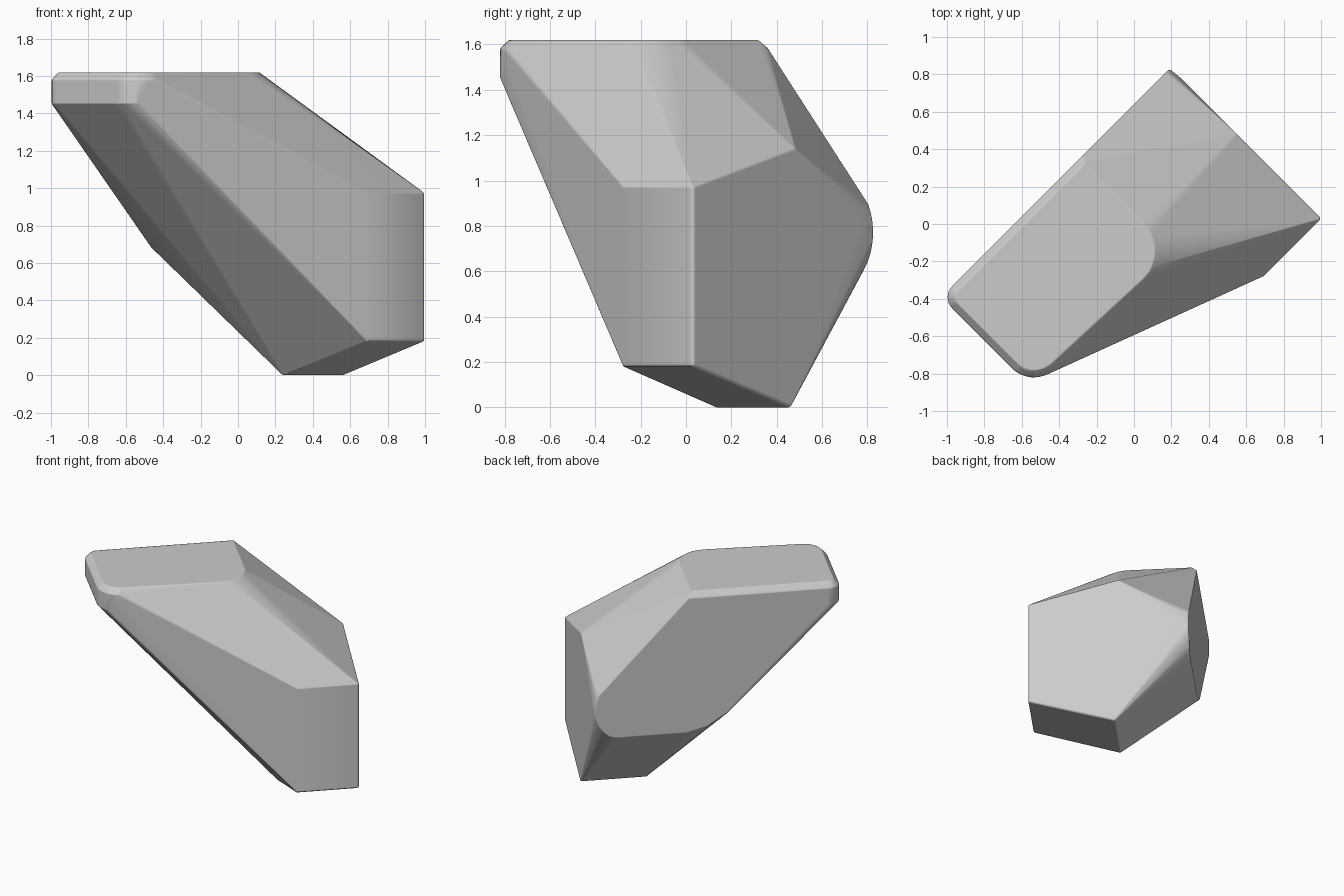
import bpy
import bmesh
from math import sin, cos, radians
from mathutils import Vector

cube = bpy.data.objects.get("Cube")
if cube:
    bpy.data.objects.remove(cube, do_unlink=True)

CENTRE = Vector((0, 0, 0.81))
ROUND = 0.016


def place(s, d, z):
    """Turn coordinates along the stone (s) and across it (d) into x, y, z."""
    return Vector(((s - d) / 2, (s + d) / 2, z))


def arc(s, d, r, start, end, z, steps=8):
    """Rounded corner lying flat at height z."""
    angles = [radians(start + (end - start) * i / steps) for i in range(steps + 1)]
    return [place(s + r * cos(a), d + r * sin(a), z) for a in angles]


points = []

# Flat top with rounded corners
points += arc(-1.33, 0.53, 0.06, 90, 180, 1.62)
points += arc(-1.21, -0.12, 0.18, 180, 270, 1.62)
points += arc(-0.24, -0.05, 0.29, 270, 360, 1.62)
points.append(place(0.05, 0.59, 1.62))

# Rim and short wall below it
points += arc(-1.33, 0.53, 0.10, 90, 180, 1.59)
points += arc(-1.21, -0.12, 0.22, 180, 270, 1.59)
points.append(place(0.08, 0.63, 1.59))
points += arc(-1.33, 0.53, 0.10, 90, 180, 1.47)
points += arc(-1.21, -0.12, 0.22, 180, 225, 1.47)

# Upright back face with a rounded lower end
for i in range(13):
    a = radians(35 - 125 * i / 12)
    points.append(place(0.80 + 0.22 * cos(a), 0.63, 0.77 + 0.21 * sin(a)))
for s, z in [(0.10, 0.56), (-0.10, 0.60), (-0.29, 0.69)]:
    points.append(place(s, 0.63, z))

# Upright front face
for s in (0.43, 1.03):
    for z in (0.18, 0.97):
        points.append(place(s, -0.97, z))

# Upright end face and the foot
points += [place(1.03, -0.07, 1.14), place(1.03, 0.52, 0.80),
           place(1.03, -0.11, 0), place(0.39, -0.11, 0)]

# Put a small ball at every corner so the hull has softened edges
bm = bmesh.new()
ball = bmesh.new()
bmesh.ops.create_icosphere(ball, subdivisions=2, radius=ROUND)
offsets = [v.co.copy() for v in ball.verts]
ball.free()
for p in points:
    inner = CENTRE + (p - CENTRE) * 0.98
    for o in offsets:
        bm.verts.new(inner + o)
bmesh.ops.convex_hull(bm, input=bm.verts[:])
loose = [v for v in bm.verts if not v.link_faces]
bmesh.ops.delete(bm, geom=loose, context='VERTS')
bmesh.ops.remove_doubles(bm, verts=bm.verts[:], dist=0.002)
bmesh.ops.dissolve_limit(bm, angle_limit=radians(1), verts=bm.verts[:], edges=bm.edges[:])
bmesh.ops.recalc_face_normals(bm, faces=bm.faces[:])
for f in bm.faces:
    f.smooth = True

mesh = bpy.data.meshes.new("stone")
bm.to_mesh(mesh)
bm.free()
stone = bpy.data.objects.new("stone", mesh)
bpy.context.collection.objects.link(stone)

# Keep the broad facets flat while the edges shade smoothly
weighted = stone.modifiers.new("facet_normals", 'WEIGHTED_NORMAL')
weighted.mode = 'FACE_AREA'
weighted.weight = 100

grey = bpy.data.materials.new("stone grey")
grey.use_nodes = True
colour = (0.6, 0.6, 0.6, 1)
grey.diffuse_color = colour
grey.node_tree.nodes["Principled BSDF"].inputs["Base Color"].default_value = colour
mesh.materials.append(grey)
